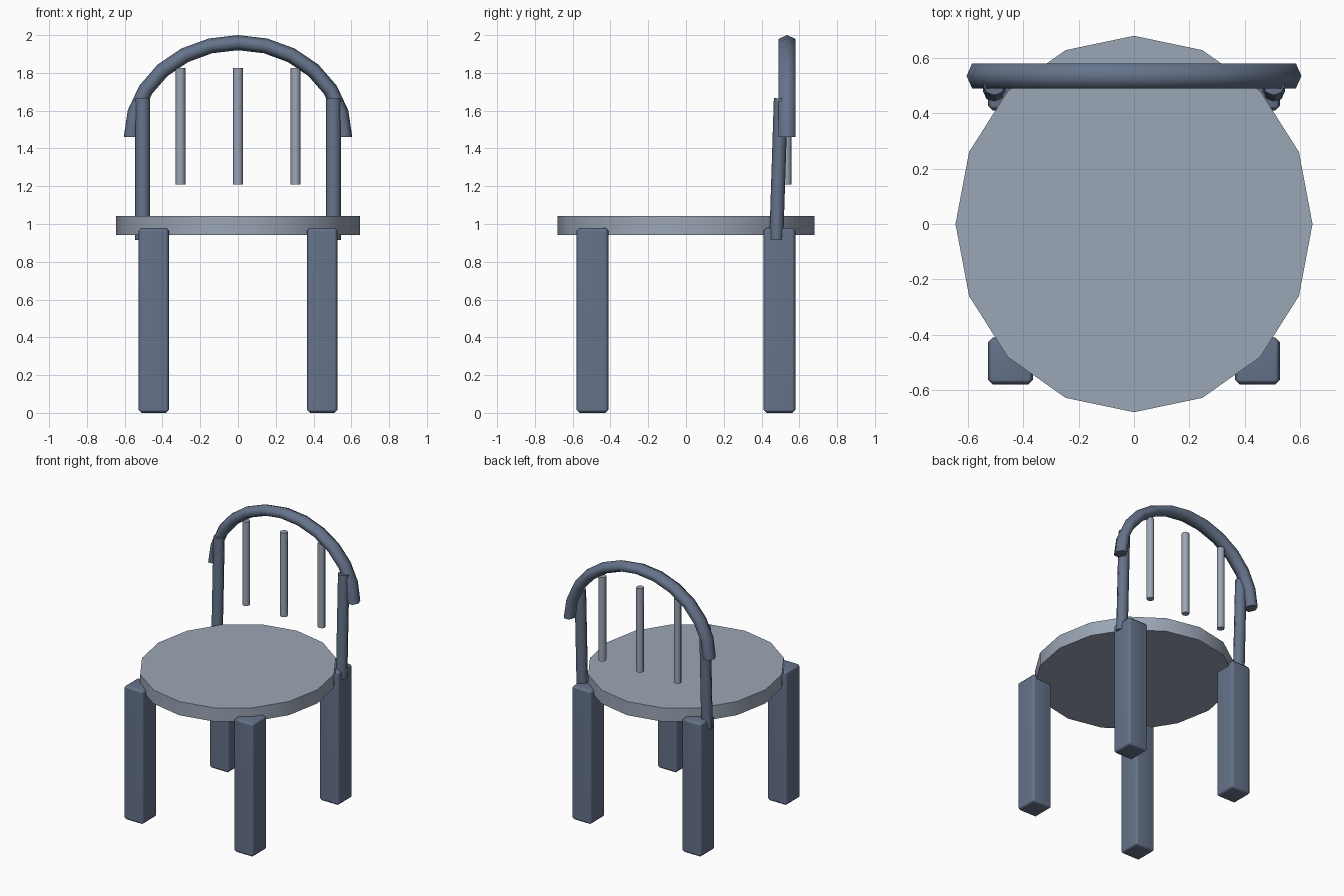
import bpy, bmesh, math
from mathutils import Vector

if "Cube" in bpy.data.objects:
    bpy.data.objects.remove(bpy.data.objects["Cube"])


def make_material(name, colour):
    m = bpy.data.materials.new(name)
    m.diffuse_color = colour
    m.use_nodes = True
    m.node_tree.nodes["Principled BSDF"].inputs["Base Color"].default_value = m.diffuse_color
    return m


FRAME = make_material("frame_blue_grey", (0.13, 0.17, 0.253, 1))
SEAT = make_material("seat_grey", (0.33, 0.38, 0.465, 1))


def make_object(name, bm, material, smooth_faces):
    """Turn the bmesh into an object; smooth_faces picks the faces shaded smooth."""
    bmesh.ops.recalc_face_normals(bm, faces=bm.faces)
    for f in bm.faces:
        f.smooth = smooth_faces(f)
    # Keep rims between smooth sides and flat caps sharp
    for e in bm.edges:
        e.smooth = all(f.smooth for f in e.link_faces)
    mesh = bpy.data.meshes.new(name)
    bm.to_mesh(mesh)
    bm.free()
    mesh.materials.append(material)
    ob = bpy.data.objects.new(name, mesh)
    bpy.context.collection.objects.link(ob)
    return ob


def is_quad(f):
    return len(f.verts) == 4


def tube(name, path, r_in, r_y, sides, material):
    """Sweep an oval polygon along a path lying across the y axis."""
    bm = bmesh.new()
    rings = []
    for i, p in enumerate(path):
        t = path[min(i + 1, len(path) - 1)] - path[max(i - 1, 0)]
        if i in (0, len(path) - 1) and len(path) > 2:
            t = Vector((0, 0, 1 if i == 0 else -1))
        t.normalize()
        n = Vector((0, 1, 0)).cross(t).normalized()
        b = t.cross(n)
        angles = [2 * math.pi * k / sides for k in range(sides)]
        rings.append([bm.verts.new(p + n * r_in * math.cos(a) + b * r_y * math.sin(a))
                      for a in angles])
    for a, b in zip(rings, rings[1:]):
        for k in range(sides):
            j = (k + 1) % sides
            bm.faces.new((a[k], a[j], b[j], b[k]))
    bm.faces.new(rings[0])
    bm.faces.new(rings[-1])
    return make_object(name, bm, material, is_quad)


# Seat: oval 16-sided slab with a smooth rim
bm = bmesh.new()
bmesh.ops.create_cone(bm, cap_ends=True, segments=16, radius1=1, radius2=1, depth=0.1)
bmesh.ops.scale(bm, vec=(0.645, 0.68, 1), verts=bm.verts)
bmesh.ops.translate(bm, vec=(0, 0, 0.993), verts=bm.verts)
make_object("seat", bm, SEAT, is_quad)

for side, sx in (("left", -1), ("right", 1)):
    # Square legs with softened edges
    for end, sy in (("front", -1), ("back", 1)):
        bm = bmesh.new()
        bmesh.ops.create_cube(bm, size=1)
        bmesh.ops.scale(bm, vec=(0.163, 0.17, 0.98), verts=bm.verts)
        bmesh.ops.translate(bm, vec=(sx * 0.446, sy * 0.495, 0.49), verts=bm.verts)
        bmesh.ops.bevel(bm, geom=bm.edges[:], offset=0.017, segments=1, affect='EDGES')
        leg = make_object(f"{end}_leg_{side}", bm, FRAME, lambda f: True)
        leg.modifiers.new("soft_edges", 'WEIGHTED_NORMAL')
    # Slightly tilted back posts
    tube(f"back_post_{side}", [Vector((sx * 0.505, 0.478, 0.915)),
                               Vector((sx * 0.505, 0.502, 1.665))], 0.04, 0.037, 8, FRAME)

# Arched top rail
arch = [Vector((-0.565 * math.cos(a), 0.535, 1.46 + 0.5 * math.sin(a)))
        for a in (math.pi * i / 12 for i in range(13))]
tube("back_arch", arch, 0.04, 0.052, 6, FRAME)

# Spindles
for i, x in enumerate((-0.305, 0, 0.305)):
    tube(f"spindle_{i + 1}", [Vector((x, 0.532, 1.21)), Vector((x, 0.532, 1.825))],
         0.026, 0.026, 8, SEAT)
